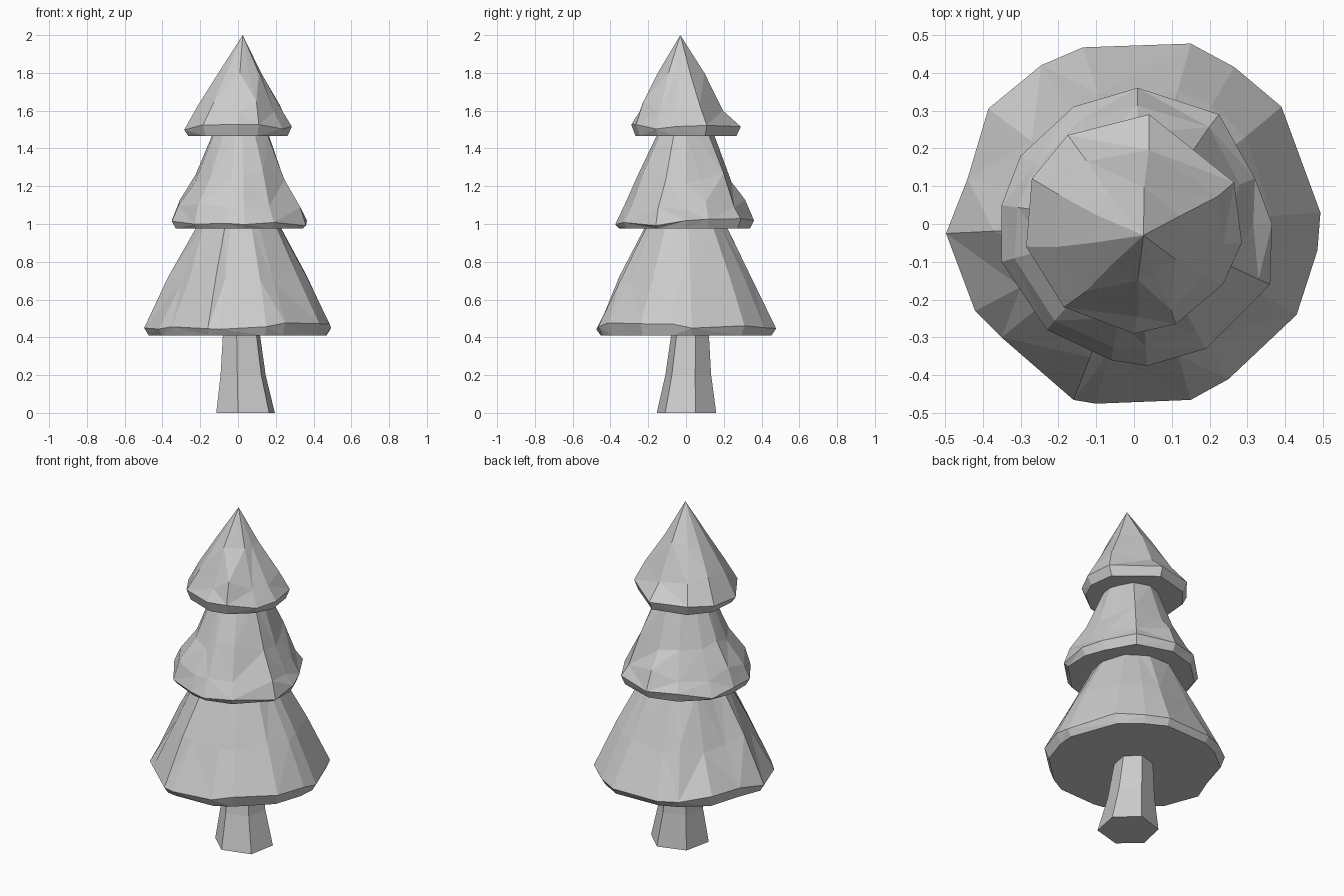
import bpy, bmesh, random
from mathutils import Vector

random.seed(4)


def loft(name, outline, rings, apex=None, rim=None, jitter=0.0):
    """Stack copies of an outline. rings: (z, scale, cx, cy); the rim ring stays exact in plan."""
    bm = bmesh.new()
    loops = []
    n = len(outline)
    for k, (z, s, cx, cy) in enumerate(rings):
        loop = []
        inner = rim is not None and k > rim
        for x, y in outline:
            f = s * (1 + (random.uniform(-jitter, jitter) if inner else 0))
            p = Vector((x * f + cx, y * f + cy, z))
            if rim is not None and k == rim:
                p.z += random.uniform(-0.02, 0.02)
            elif inner and k < len(rings) - 1:
                p.z += random.uniform(-0.03, 0.03)
            loop.append(bm.verts.new(p))
        loops.append(loop)
    bm.faces.new(loops[0][::-1])
    for a, b in zip(loops, loops[1:]):
        for i in range(n):
            j = (i + 1) % n
            bm.faces.new((a[i], a[j], b[j], b[i]))
    if apex:
        tip = bm.verts.new(apex)
        for i in range(n):
            bm.faces.new((loops[-1][i], loops[-1][(i + 1) % n], tip))
    else:
        bm.faces.new(loops[-1])
    # Triangulated facets for the faceted foliage
    if rim is not None:
        bmesh.ops.triangulate(bm, faces=[f for f in bm.faces if len(f.verts) == 4])
    bmesh.ops.recalc_face_normals(bm, faces=bm.faces[:])
    mesh = bpy.data.meshes.new(name)
    bm.to_mesh(mesh)
    bm.free()
    obj = bpy.data.objects.new(name, mesh)
    bpy.context.collection.objects.link(obj)
    return obj


# Leaning six-sided trunk
loft("trunk",
     [(-0.04, -0.155), (0.125, -0.11), (0.155, 0.05), (0.04, 0.16), (-0.12, 0.11), (-0.155, -0.05)],
     [(0, 1, 0.04, 0), (0.2, 0.77, 0.027, 0.01), (0.42, 0.63, 0.018, 0.02)])

# Lower foliage tier
loft("lower_foliage",
     [(-0.497, -0.025), (-0.42, -0.23), (-0.35, -0.30), (-0.16, -0.465), (-0.10, -0.475),
      (0.15, -0.465), (0.25, -0.41), (0.43, -0.24), (0.485, -0.07), (0.493, 0.03),
      (0.39, 0.31), (0.265, 0.415), (0.15, 0.477), (-0.135, 0.467), (-0.245, 0.42),
      (-0.385, 0.305), (-0.44, 0.12)],
     [(0.41, 0.95, 0, 0), (0.46, 1, 0, 0), (0.70, 0.74, 0.005, 0), (0.98, 0.455, 0.005, 0)],
     rim=1, jitter=0.035)

# Middle foliage tier
loft("middle_foliage",
     [(-0.35, 0.05), (-0.35, -0.10), (-0.23, -0.28), (-0.06, -0.36), (0.035, -0.375),
      (0.19, -0.33), (0.36, -0.16), (0.365, 0.0), (0.32, 0.12), (0.225, 0.29),
      (0.01, 0.36), (-0.16, 0.31), (-0.30, 0.18)],
     [(0.975, 0.94, 0, 0), (1.01, 1, 0, 0), (1.10, 0.89, 0, 0),
      (1.25, 0.67, 0.005, 0), (1.47, 0.41, 0.01, 0)],
     rim=1, jitter=0.03)

# Pointed top tier, tip slightly off centre
loft("top_foliage",
     [(-0.285, -0.06), (-0.185, -0.22), (0.0, -0.29), (0.11, -0.265), (0.235, -0.16),
      (0.285, -0.05), (0.265, 0.11), (0.04, 0.29), (-0.175, 0.235), (-0.27, 0.12)],
     [(1.465, 0.92, 0, 0), (1.51, 1, 0, 0), (1.62, 0.76, 0.01, -0.015), (1.80, 0.41, 0.01, -0.025)],
     apex=(0.025, -0.03, 2.0), rim=1, jitter=0.05)
